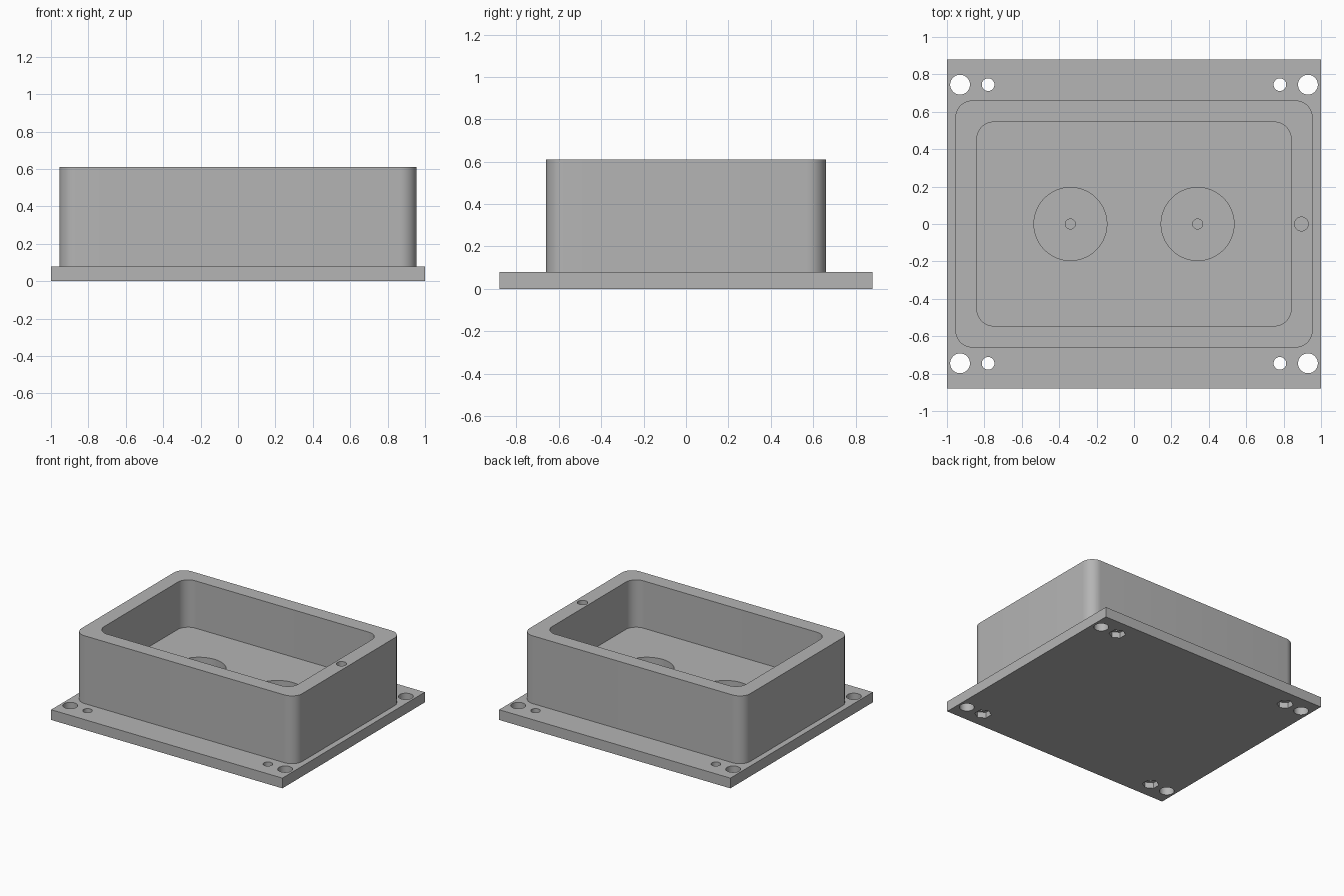
import bpy, bmesh
from math import sin, cos, pi, radians

cube = bpy.data.objects.get("Cube")
if cube:
    bpy.data.objects.remove(cube, do_unlink=True)

grey = bpy.data.materials.new("plain grey")
grey.use_nodes = True
colour = (0.46, 0.46, 0.46, 1)
grey.diffuse_color = colour
grey.node_tree.nodes["Principled BSDF"].inputs["Base Color"].default_value = colour


def prism(name, outline, bottom, top):
    """Extrude a closed counter-clockwise outline from bottom to top."""
    bm = bmesh.new()
    face = bm.faces.new([bm.verts.new((x, y, bottom)) for x, y in outline])
    sides = bmesh.ops.extrude_face_region(bm, geom=[face])["geom"]
    verts = [v for v in sides if isinstance(v, bmesh.types.BMVert)]
    bmesh.ops.translate(bm, verts=verts, vec=(0, 0, top - bottom))
    bmesh.ops.recalc_face_normals(bm, faces=bm.faces)
    mesh = bpy.data.meshes.new(name)
    bm.to_mesh(mesh)
    bm.free()
    mesh.materials.append(grey)
    obj = bpy.data.objects.new(name, mesh)
    bpy.context.collection.objects.link(obj)
    return obj


def ring(x, y, radius, sides=40, turn=0.0):
    return [(x + radius * cos(turn + 2 * pi * i / sides),
             y + radius * sin(turn + 2 * pi * i / sides)) for i in range(sides)]


def rounded_rect(half_x, half_y, radius, steps=10):
    points = []
    for quarter, (sx, sy) in enumerate([(1, 1), (-1, 1), (-1, -1), (1, -1)]):
        for i in range(steps + 1):
            a = pi / 2 * (quarter + i / steps)
            points.append((sx * (half_x - radius) + radius * cos(a),
                           sy * (half_y - radius) + radius * sin(a)))
    return points


def combine(target, tool, operation):
    """Bake a boolean into the target and remove the tool."""
    mod = target.modifiers.new("combine", 'BOOLEAN')
    mod.operation, mod.solver, mod.object = operation, 'EXACT', tool
    graph = bpy.context.evaluated_depsgraph_get()
    mesh = bpy.data.meshes.new_from_object(target.evaluated_get(graph))
    target.modifiers.clear()
    target.data = mesh
    bpy.data.objects.remove(tool, do_unlink=True)


PLATE_TOP, RIM, FLOOR = 0.08, 0.61, 0.24

# Flange plate joined to the rounded housing
half_x, half_y = 1.0, 0.88
body = prism("flanged_enclosure", [(-half_x, -half_y), (half_x, -half_y),
                                   (half_x, half_y), (-half_x, half_y)], 0, PLATE_TOP)
housing = prism("housing", rounded_rect(0.955, 0.66, 0.09), PLATE_TOP / 2, RIM)
combine(body, housing, 'UNION')

# Main pocket
cuts = [("pocket", rounded_rect(0.84, 0.545, 0.09), FLOOR, RIM + 0.1)]

# Two round wells in the floor, each with a pilot hole
for x in (-0.34, 0.34):
    cuts.append(("well", ring(x, 0, 0.195, 64), 0.1, FLOOR + 0.05))
    cuts.append(("pilot_hole", ring(x, 0, 0.027, 24), 0.04, 0.15))

# Blind hole in the rim
cuts.append(("rim_hole", ring(0.895, 0, 0.037, 32), 0.3, RIM + 0.1))

# Corner mounting holes, and bolt holes with hexagonal nut seats underneath
for sx in (-1, 1):
    for sy in (-1, 1):
        y = sy * 0.745
        cuts.append(("mounting_hole", ring(sx * 0.93, y, 0.053), -0.1, 0.2))
        cuts.append(("bolt_hole", ring(sx * 0.78, y, 0.034, 32), -0.1, 0.2))
        cuts.append(("nut_seat", ring(sx * 0.78, y, 0.06, 6, pi / 2), -0.1, 0.045))

for cut in cuts:
    combine(body, prism(*cut), 'DIFFERENCE')

# One material slot, smooth round walls with sharp edges
body.data.materials.clear()
body.data.materials.append(grey)
bpy.ops.object.select_all(action='DESELECT')
body.select_set(True)
bpy.context.view_layer.objects.active = body
bpy.ops.object.shade_smooth_by_angle(angle=radians(30))
